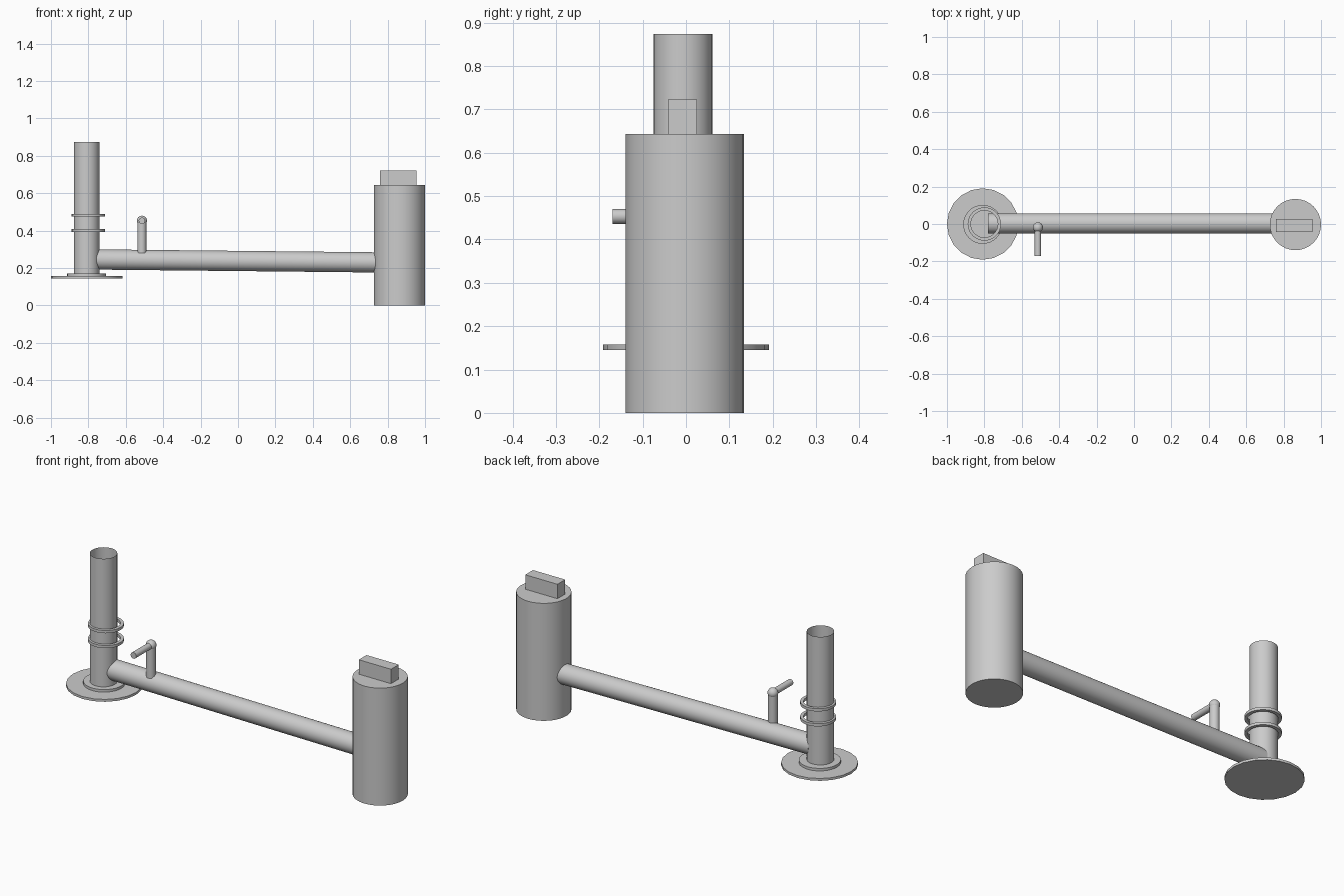
import bpy, bmesh, math
from mathutils import Vector

if "Cube" in bpy.data.objects:
    bpy.data.objects.remove(bpy.data.objects["Cube"])


def finish(bm, name, smooth=True):
    bmesh.ops.recalc_face_normals(bm, faces=bm.faces)
    me = bpy.data.meshes.new(name)
    bm.to_mesh(me)
    bm.free()
    ob = bpy.data.objects.new(name, me)
    bpy.context.collection.objects.link(ob)
    if smooth:
        bpy.ops.object.select_all(action='DESELECT')
        ob.select_set(True)
        bpy.context.view_layer.objects.active = ob
        bpy.ops.object.shade_smooth_by_angle(angle=math.radians(30))
    return ob


def rod(name, a, b, r, sides=32, caps=True):
    """Cylinder between two points."""
    a, b = Vector(a), Vector(b)
    bm = bmesh.new()
    bmesh.ops.create_cone(bm, cap_ends=caps, segments=sides, radius1=r,
                          radius2=r, depth=(b - a).length)
    rot = Vector((0, 0, 1)).rotation_difference(b - a).to_matrix()
    bmesh.ops.rotate(bm, verts=bm.verts, matrix=rot)
    bmesh.ops.translate(bm, verts=bm.verts, vec=(a + b) / 2)
    return finish(bm, name)


def washer(name, x, y, z0, z1, r_in, r_out, sides=32):
    """Flat ring with a square section."""
    bm = bmesh.new()
    loops = []
    for i in range(sides):
        t = 2 * math.pi * i / sides
        c, s = math.cos(t), math.sin(t)
        loops.append([bm.verts.new((x + r * c, y + r * s, z)) for r, z in
                      ((r_in, z0), (r_out, z0), (r_out, z1), (r_in, z1))])
    for i in range(sides):
        p, q = loops[i], loops[(i + 1) % sides]
        for k in range(4):
            bm.faces.new((p[k], q[k], q[(k + 1) % 4], p[(k + 1) % 4]))
    return finish(bm, name)


# Tank with a rectangular block on its lid
rod("tank", (0.863, -0.003, 0), (0.863, -0.003, 0.643), 0.137)
bm = bmesh.new()
bmesh.ops.create_cube(bm, size=1)
bmesh.ops.scale(bm, verts=bm.verts, vec=(0.195, 0.067, 0.08))
bmesh.ops.translate(bm, verts=bm.verts, vec=(0.858, -0.008, 0.682))
finish(bm, "tank_lid_block", smooth=False)

# Upright open pipe on its floor flange
PX = -0.809
rod("floor_flange", (PX, 0, 0.145), (PX, 0, 0.158), 0.191, sides=20)
rod("flange_collar", (PX, -0.002, 0.158), (PX, -0.002, 0.172), 0.104)
rod("upright_pipe", (PX, -0.007, 0.158), (PX, -0.007, 0.873), 0.068, caps=False)
for i, z in enumerate((0.393, 0.475)):
    washer(f"clamp_ring_{i + 1}", -0.80, 0.0, z, z + 0.015, 0.072, 0.089)

# Slightly sloping connecting pipe
rod("connecting_pipe", (-0.78, 0.003, 0.246), (0.76, 0.003, 0.23), 0.054)

# Small elbowed outlet on the connecting pipe
elbow = Vector((-0.514, -0.018, 0.453))
rod("outlet_riser", (elbow.x, elbow.y, 0.28), elbow, 0.024, sides=24)
rod("outlet_spout", elbow, (elbow.x, -0.17, elbow.z), 0.017, sides=24)
bm = bmesh.new()
bmesh.ops.create_uvsphere(bm, u_segments=24, v_segments=12, radius=0.027)
bmesh.ops.translate(bm, verts=bm.verts, vec=elbow)
finish(bm, "outlet_elbow")
